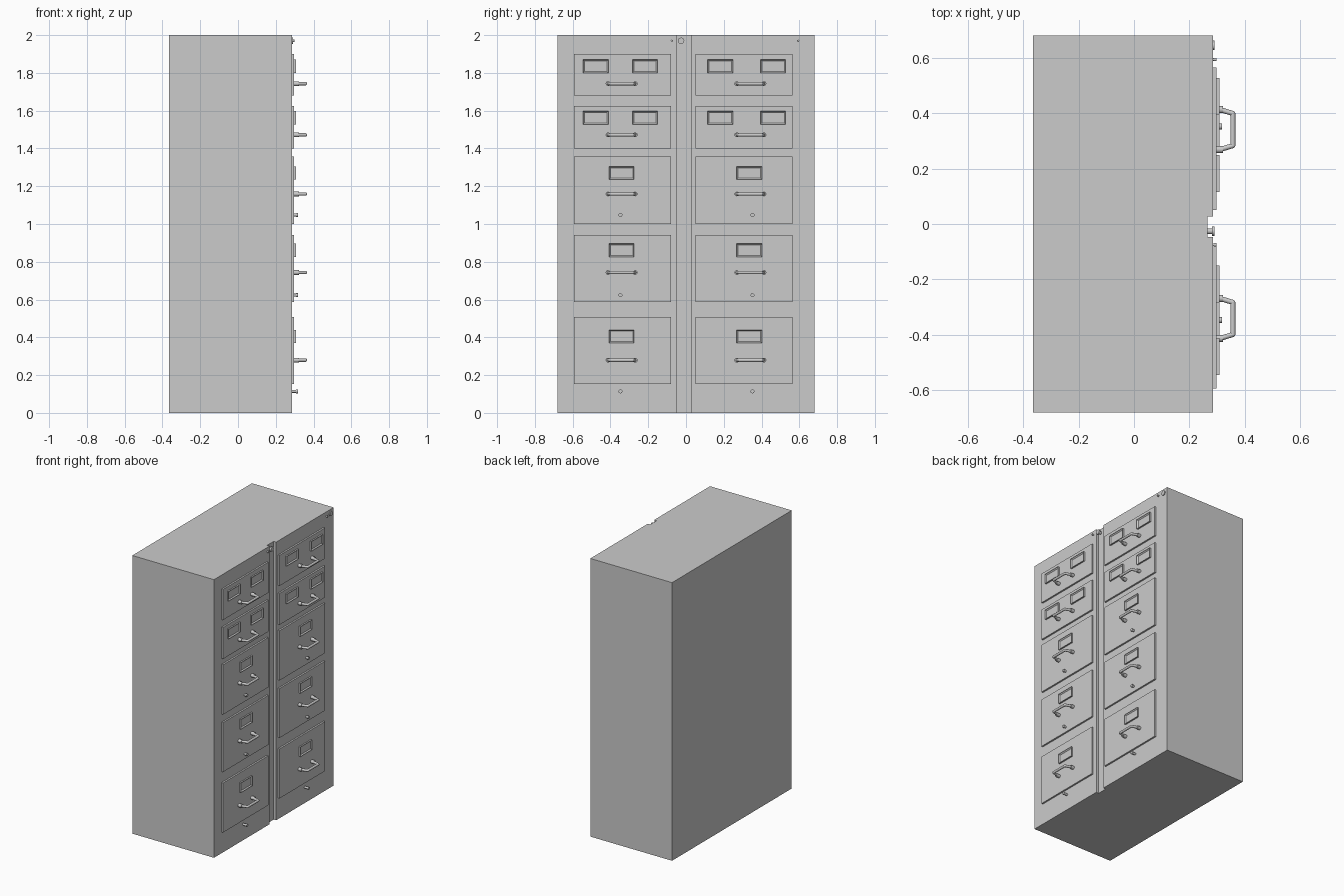
import bpy, bmesh, math
from mathutils import Matrix, Vector

if "Cube" in bpy.data.objects:
    bpy.data.objects.remove(bpy.data.objects["Cube"])

BODY_X, FACE_X = 0.285, 0.297   # cabinet front plane, drawer front plane


def add_object(name, bm, smooth=False):
    bmesh.ops.recalc_face_normals(bm, faces=bm.faces)
    mesh = bpy.data.meshes.new(name)
    bm.to_mesh(mesh)
    bm.free()
    ob = bpy.data.objects.new(name, mesh)
    bpy.context.collection.objects.link(ob)
    if smooth:
        bpy.ops.object.select_all(action='DESELECT')
        ob.select_set(True)
        bpy.context.view_layer.objects.active = ob
        bpy.ops.object.shade_smooth_by_angle(angle=math.radians(40))
    return ob


def box(bm, x0, x1, y0, y1, z0, z1):
    m = Matrix.Translation(((x0 + x1) / 2, (y0 + y1) / 2, (z0 + z1) / 2))
    m = m @ Matrix.Diagonal((x1 - x0, y1 - y0, z1 - z0, 1))
    return bmesh.ops.create_cube(bm, size=1, matrix=m)


def rod(bm, a, b, r, sides=12):
    a, b = Vector(a), Vector(b)
    d = b - a
    m = Matrix.Translation((a + b) / 2) @ d.to_track_quat('Z', 'Y').to_matrix().to_4x4()
    bmesh.ops.create_cone(bm, cap_ends=True, segments=sides, radius1=r, radius2=r,
                          depth=d.length, matrix=m)


def drawer(name, y0, y1, z0, z1):
    bm = bmesh.new()
    box(bm, BODY_X - 0.005, FACE_X, y0, y1, z0, z1)
    add_object(name, bm)


def label_frame(name, y, z):
    # raised plate with a recessed card window
    bm = bmesh.new()
    box(bm, FACE_X - 0.002, 0.308, y - 0.067, y + 0.067, z - 0.035, z + 0.035)
    front = max(bm.faces, key=lambda f: f.calc_center_median().x)
    bmesh.ops.inset_region(bm, faces=[front], thickness=0.011)
    bmesh.ops.translate(bm, verts=front.verts, vec=(-0.008, 0, 0))
    add_object(name, bm)


def handle(name, y, z):
    # bent bar: two feet, two slanted legs, one grip
    path = [(0.308, y - 0.073, z), (0.357, y - 0.058, z),
            (0.357, y + 0.058, z), (0.308, y + 0.073, z)]
    bm = bmesh.new()
    for a, b in zip(path, path[1:]):
        rod(bm, a, b, 0.009)
    for p in path[1:3]:
        bmesh.ops.create_uvsphere(bm, u_segments=12, v_segments=8, radius=0.009,
                                  matrix=Matrix.Translation(p))
    for s in (-1, 1):
        rod(bm, (FACE_X - 0.003, y + s * 0.072, z), (0.322, y + s * 0.072, z), 0.0125)
    add_object(name, bm, True)


def knob(name, y, z, r, x0, x1, stem=0.6):
    # narrow stem with a wider head
    bm = bmesh.new()
    xm = x1 - 0.01
    rod(bm, (x0, y, z), (xm, y, z), r * stem)
    rod(bm, (xm, y, z), (x1, y, z), r)
    add_object(name, bm, True)


# Cabinet body: plan outline with a vertical groove, extruded upwards
plan = [(-0.365, -0.68), (BODY_X, -0.68), (BODY_X, -0.047), (0.265, -0.047),
        (0.265, 0.027), (BODY_X, 0.027), (BODY_X, 0.68), (-0.365, 0.68)]
bm = bmesh.new()
base = bm.faces.new([bm.verts.new((x, y, 0)) for x, y in plan])
ext = bmesh.ops.extrude_face_region(bm, geom=[base])
bmesh.ops.translate(bm, vec=(0, 0, 2),
                    verts=[v for v in ext['geom'] if isinstance(v, bmesh.types.BMVert)])
add_object("cabinet_body", bm)

# Drawer rows: bottom z, top z, label z, handle z, knob z (None for small drawers)
rows = [(1.68, 1.90, 1.835, 1.743, None),
        (1.40, 1.626, 1.563, 1.472, None),
        (1.00, 1.358, 1.27, 1.159, 1.048),
        (0.587, 0.942, 0.861, 0.743, 0.623),
        (0.152, 0.508, 0.405, 0.279, 0.114)]
# Columns: name, y range, handle y, knob y, wide label y, pair of label y
columns = [("left", -0.594, -0.079, -0.341, -0.347, -0.341, (-0.478, -0.217)),
           ("right", 0.05, 0.565, 0.341, 0.352, 0.335, (0.182, 0.461))]

for side, y0, y1, hy, ky, ly, pair in columns:
    for i, (z0, z1, lz, hz, kz) in enumerate(rows, 1):
        tag = f"{side}_{i}"
        drawer("drawer_" + tag, y0, y1, z0, z1)
        handle("handle_" + tag, hy, hz)
        for j, y in enumerate(pair if kz is None else (ly,)):
            label_frame(f"label_frame_{tag}_{j}", y, lz)
        if kz:
            knob("knob_" + tag, ky, kz, 0.0105, BODY_X - 0.005, 0.318, 0.75)

# Locks and small pins along the top edge
for side, ly, py in (("left", -0.026, -0.075), ("right", 0.645, 0.594)):
    knob("lock_" + side, ly, 1.97, 0.017, 0.26, 0.291)
    knob("pin_" + side, py, 1.97, 0.006, 0.28, 0.298, 0.8)
